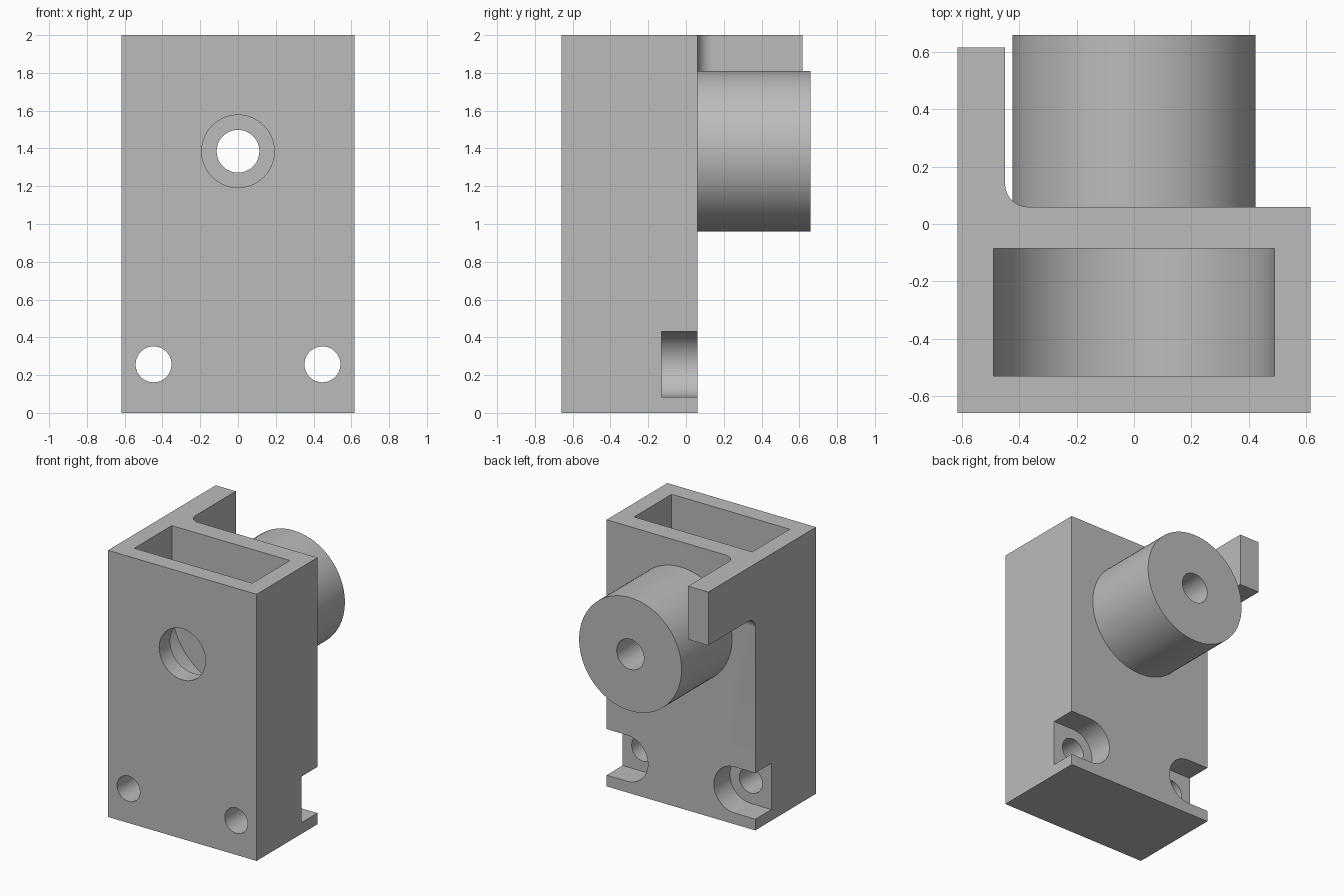
import bpy, bmesh, math

if "Cube" in bpy.data.objects:
    bpy.data.objects.remove(bpy.data.objects["Cube"], do_unlink=True)

# Plain grey material
grey = bpy.data.materials.new("plain grey")
grey.use_nodes = True
colour = (0.5, 0.5, 0.5, 1)
grey.diffuse_color = colour
grey.node_tree.nodes["Principled BSDF"].inputs["Base Color"].default_value = colour

# Main dimensions
W, FRONT, BACK, END, TOP = 0.617, -0.66, 0.06, 0.66, 2.0
AXIS_Z = 1.385
FILLET = 0.08


def arc(cx, cy, r, start, end, n=24):
    """Points on an arc, angles in degrees."""
    angles = [math.radians(start + (end - start) * i / n) for i in range(n + 1)]
    return [(cx + r * math.cos(a), cy + r * math.sin(a)) for a in angles]


def circle(cx, cy, r):
    return arc(cx, cy, r, 0, 360, 72)[:-1]


def prism(name, points, axis, low, high):
    """Extrude a 2D outline along one axis."""
    place = {"X": lambda p, t: (t, p[0], p[1]),
             "Y": lambda p, t: (p[0], t, p[1]),
             "Z": lambda p, t: (p[0], p[1], t)}[axis]
    bm = bmesh.new()
    lower = [bm.verts.new(place(p, low)) for p in points]
    upper = [bm.verts.new(place(p, high)) for p in points]
    bm.faces.new(lower)
    bm.faces.new(upper)
    for i in range(len(points)):
        j = (i + 1) % len(points)
        bm.faces.new((lower[i], lower[j], upper[j], upper[i]))
    bmesh.ops.recalc_face_normals(bm, faces=bm.faces)
    mesh = bpy.data.meshes.new(name)
    bm.to_mesh(mesh)
    bm.free()
    mesh.materials.append(grey)
    obj = bpy.data.objects.new(name, mesh)
    bpy.context.collection.objects.link(obj)
    return obj


def combine(target, tool, operation="DIFFERENCE"):
    """Apply a boolean and discard the tool."""
    tool.hide_render = True
    mod = target.modifiers.new(tool.name, "BOOLEAN")
    mod.operation = operation
    mod.solver = "EXACT"
    mod.object = tool
    bpy.context.view_layer.objects.active = target
    bpy.ops.object.modifier_apply(modifier=mod.name)
    bpy.data.objects.remove(tool, do_unlink=True)


# Block with a side arm, joined by a fillet
ARM_IN, ARM_END, ARM_LOW = -0.45, 0.617, 1.6
outline = [(-W, FRONT), (W, FRONT), (W, BACK)]
outline += arc(ARM_IN + FILLET, BACK + FILLET, FILLET, 270, 180, 12)
outline += [(ARM_IN, ARM_END), (-W, ARM_END)]
housing = prism("bracket_housing", outline, "Z", 0, TOP)

# Clear the space under the arm, leaving a rounded corner
under = [(1, -0.1), (BACK, -0.1)]
under += arc(BACK + FILLET, ARM_LOW - FILLET, FILLET, 180, 90, 12)
under += [(1, ARM_LOW)]
combine(housing, prism("arm_clearance", under, "X", -0.8, -0.3))

# Round boss on the back
combine(housing, prism("boss", circle(0, AXIS_Z, 0.425), "Y", BACK - 0.06, END), "UNION")

# Round-bottomed pocket open at the top
pocket = arc(0, AXIS_Z, 0.49, 180, 360, 48) + [(0.49, 2.2), (-0.49, 2.2)]
combine(housing, prism("pocket", pocket, "Y", -0.53, -0.085))

# Wide front opening and narrow shaft bore
combine(housing, prism("front_opening", circle(0, AXIS_Z, 0.192), "Y", -0.8, -0.3))
combine(housing, prism("shaft_bore", circle(0, AXIS_Z, 0.113), "Y", -0.3, 0.8))

# Screw holes with recesses open to the sides
HOLE_X, HOLE_Z, RECESS_R = 0.447, 0.257, 0.173
for side, name in ((-1, "right"), (1, "left")):
    recess = [(side * x, z) for x, z in
              arc(HOLE_X, HOLE_Z, RECESS_R, 90, 270, 36)
              + [(0.8, HOLE_Z - RECESS_R), (0.8, HOLE_Z + RECESS_R)]]
    combine(housing, prism(name + "_recess", recess, "Y", -0.13, 0.3))
    hole = circle(side * HOLE_X, HOLE_Z, 0.095)
    combine(housing, prism(name + "_screw_hole", hole, "Y", -0.8, 0.2))

# Smooth the round surfaces, keep edges crisp
bpy.ops.object.select_all(action="DESELECT")
housing.select_set(True)
bpy.context.view_layer.objects.active = housing
bpy.ops.object.shade_smooth_by_angle(angle=math.radians(30))
